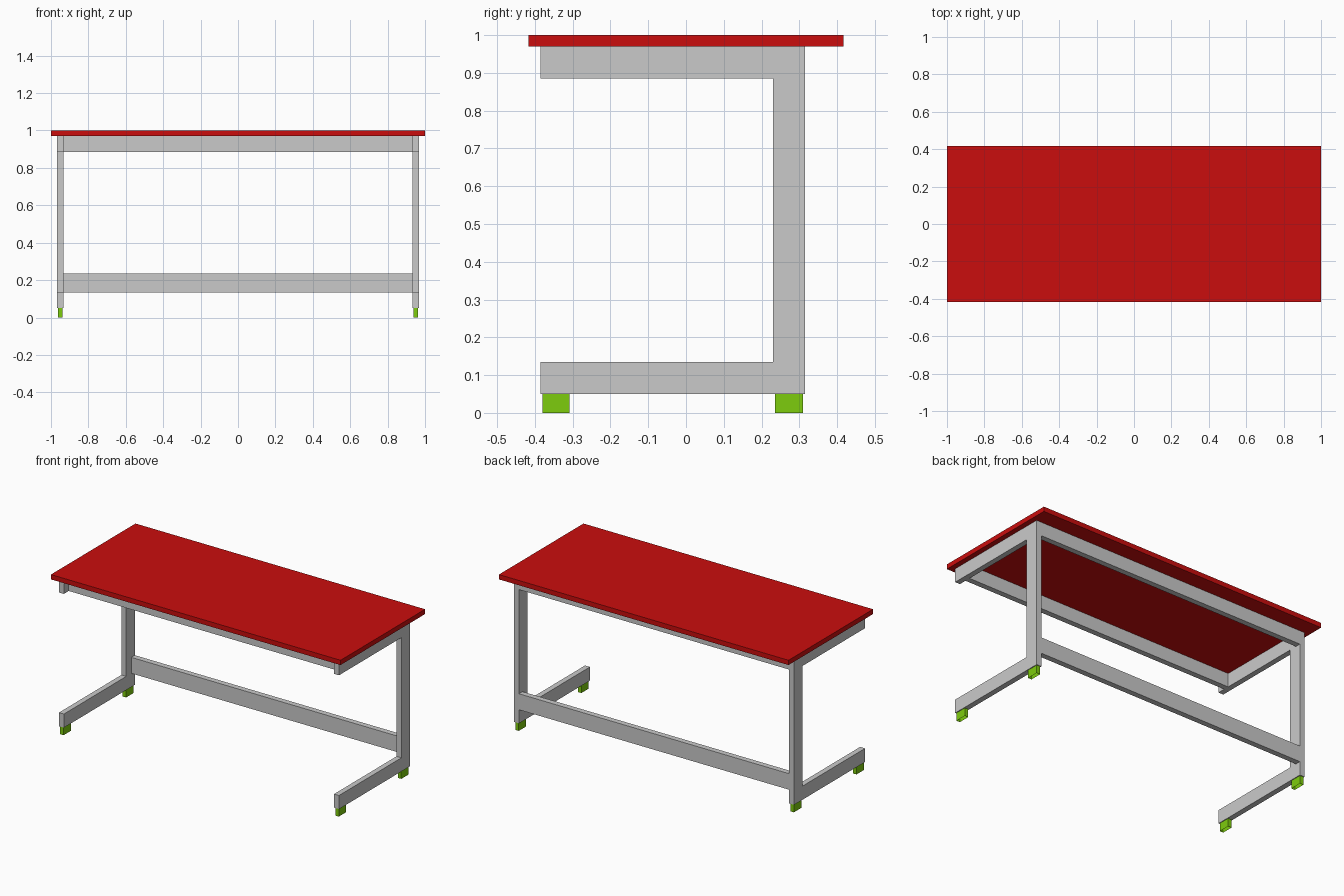
import bpy
import bmesh

cube = bpy.data.objects.get("Cube")
if cube:
    bpy.data.objects.remove(cube, do_unlink=True)


def material(name, colour):
    mat = bpy.data.materials.new(name)
    mat.use_nodes = True
    mat.diffuse_color = colour
    mat.node_tree.nodes["Principled BSDF"].inputs["Base Color"].default_value = colour
    return mat


red = material("red", (0.59, 0.004, 0.004, 1))
grey = material("light grey", (0.59, 0.59, 0.59, 1))
green = material("lime green", (0.205, 0.604, 0.004, 1))


def finish(name, bm, mat):
    bmesh.ops.recalc_face_normals(bm, faces=bm.faces)
    mesh = bpy.data.meshes.new(name)
    bm.to_mesh(mesh)
    bm.free()
    mesh.materials.append(mat)
    obj = bpy.data.objects.new(name, mesh)
    bpy.context.collection.objects.link(obj)
    return obj


def box(name, xs, ys, zs, mat, wall=0):
    """Box from its x, y and z ranges; a wall thickness hollows it from below."""
    bm = bmesh.new()
    bmesh.ops.create_cube(bm, size=1)
    for v in bm.verts:
        v.co = [r[0] if c < 0 else r[1] for c, r in zip(v.co, (xs, ys, zs))]
    if wall:
        bm.normal_update()
        bottom = [f for f in bm.faces if f.normal.z < -0.9]
        bmesh.ops.inset_region(bm, faces=bottom, thickness=wall)
        for v in bottom[0].verts:
            v.co.z = zs[1] - wall
    return finish(name, bm, mat)


INNER, OUTER = 0.933, 0.967      # side frame thickness range
FRONT, BACK = -0.385, 0.315      # side frame depth range
BASE, TOP = 0.05, 0.97           # side frame height range
BAR = 0.085                      # width of the frame bars


def side_frame(name, side):
    """C-shaped profile extruded across the frame thickness."""
    leg = BACK - BAR
    profile = [(FRONT, BASE), (BACK, BASE), (BACK, TOP), (FRONT, TOP),
               (FRONT, TOP - BAR), (leg, TOP - BAR),
               (leg, BASE + BAR), (FRONT, BASE + BAR)]
    bm = bmesh.new()
    face = bm.faces.new([bm.verts.new((side * INNER, y, z)) for y, z in profile])
    out = bmesh.ops.extrude_face_region(bm, geom=[face])
    verts = [g for g in out["geom"] if isinstance(g, bmesh.types.BMVert)]
    bmesh.ops.translate(bm, verts=verts, vec=(side * (OUTER - INNER), 0, 0))
    finish(name, bm, grey)


# Table top
box("table_top", (-1, 1), (-0.417, 0.417), (TOP, 1), red)

# Side frames with hollow foot caps
for label, side in (("left", 1), ("right", -1)):
    side_frame(label + "_side_frame", side)
    xs = sorted((side * 0.938, side * 0.962))
    for end, ys in (("front", (-0.38, -0.308)), ("back", (0.236, 0.31))):
        box(f"{label}_{end}_foot", xs, ys, (0, BASE), green, wall=0.004)

# Rails between the side frames
span = (-INNER, INNER)
upper = (TOP - BAR, TOP)
box("front_top_rail", span, (-0.337, -0.302), upper, grey)
box("back_top_rail", span, (0.28, BACK), upper, grey)
box("back_lower_rail", span, (0.28, BACK), (BASE + BAR, 0.235), grey)
